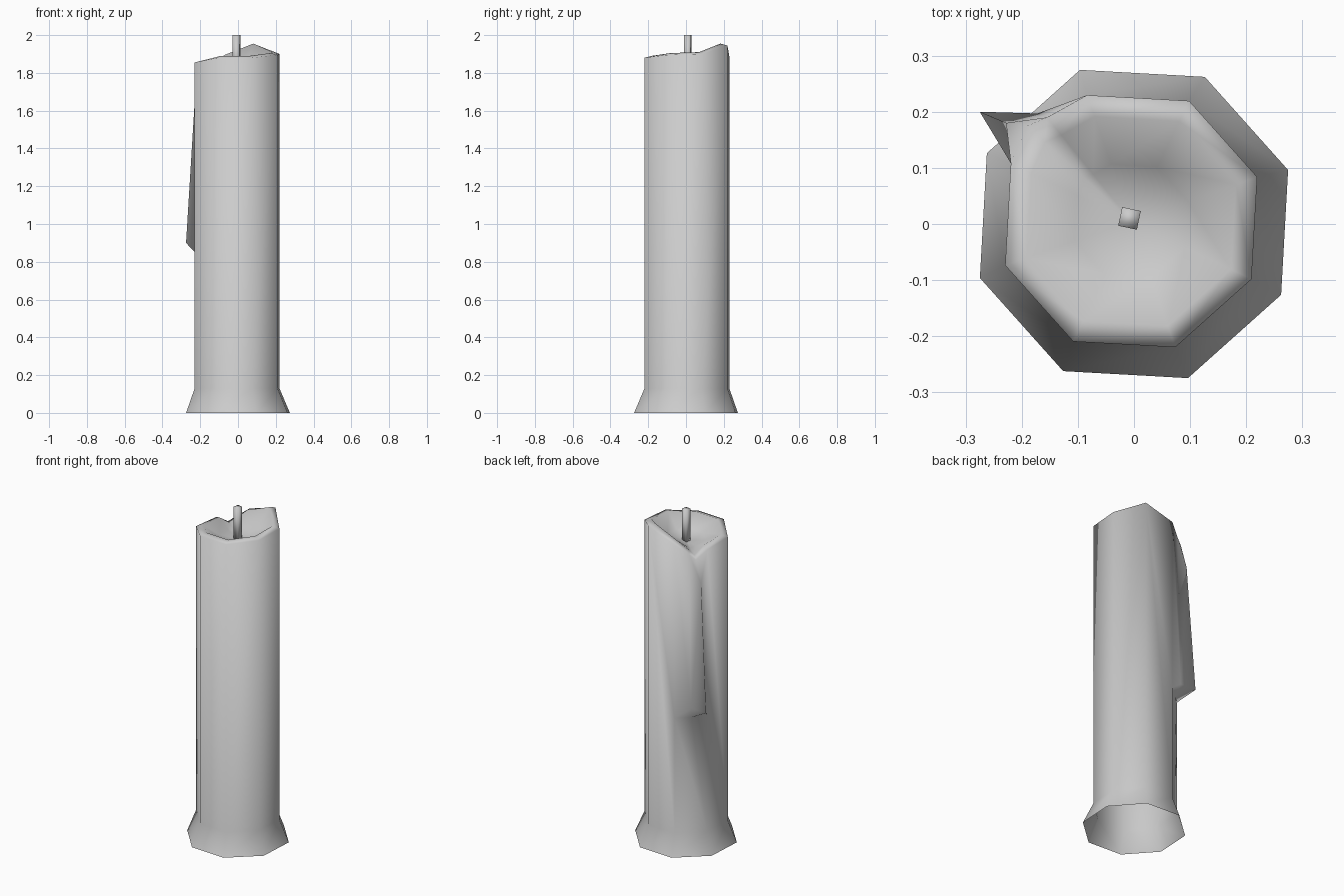
import bpy, bmesh
from math import sin, cos, radians

cube = bpy.data.objects.get("Cube")
if cube:
    bpy.data.objects.remove(cube)

wax = bpy.data.materials.new("grey_wax")
wax.use_nodes = True
wax.diffuse_color = (0.6, 0.6, 0.6, 1)
wax.node_tree.nodes["Principled BSDF"].inputs["Base Color"].default_value = (0.6, 0.6, 0.6, 1)


def finish(bm, name):
    """Turn a bmesh into a smooth, coloured object."""
    bmesh.ops.recalc_face_normals(bm, faces=bm.faces)
    mesh = bpy.data.meshes.new(name)
    bm.to_mesh(mesh)
    bm.free()
    mesh.materials.append(wax)
    mesh.shade_smooth()
    obj = bpy.data.objects.new(name, mesh)
    bpy.context.collection.objects.link(obj)
    return obj


SIDES = 8
CX, CY = -0.005, 0.005


def ring(bm, radius, heights, cx=CX, cy=CY):
    angles = [radians(19.3 + 45 * i) for i in range(SIDES)]
    return [bm.verts.new((cx + radius * cos(a), cy + radius * sin(a), z))
            for a, z in zip(angles, heights)]


# Candle body: flared open foot, straight column, uneven rim
bm = bmesh.new()
face = lambda *v: bm.faces.new(v)
foot = ring(bm, 0.291, [0] * SIDES, 0, 0)
collar = ring(bm, 0.238, [0.13] * SIDES)
rim = ring(bm, 0.238, [1.90, 1.945, 1.885, 1.845, 1.855, 1.88, 1.88, 1.895])

# Wax run: spills from the notch in the rim and hangs off the wall
lip_side = bm.verts.new((-0.155, 0.19, 1.83))
lip = bm.verts.new((-0.19, 0.175, 1.80))
shoulder = bm.verts.new((-0.228, 0.18, 1.67))
tip = bm.verts.new((-0.275, 0.20, 0.90))
flank = bm.verts.new((-0.172, 0.197, 0.90))
under = bm.verts.new((-0.155, 0.17, 0.83))
back_edge = bm.verts.new((collar[2].co.x, collar[2].co.y, 0.83))
side_edge = bm.verts.new((collar[3].co.x, collar[3].co.y, 0.84))

for i in range(SIDES):
    j = (i + 1) % SIDES
    face(foot[i], foot[j], collar[j], collar[i])
    if i == 1:
        face(collar[1], collar[2], back_edge, rim[2], rim[1])
    elif i == 3:
        face(collar[3], collar[4], rim[4], rim[3], side_edge)
    elif i != 2:
        face(collar[i], collar[j], rim[j], rim[i])

face(collar[2], collar[3], side_edge, under, back_edge)
face(back_edge, under, flank)
face(back_edge, flank, rim[2])
face(rim[2], flank, lip_side)
face(flank, under, tip)
face(flank, tip, shoulder, lip_side)
face(lip_side, shoulder, lip)
face(tip, under, side_edge)
face(tip, side_edge, shoulder)
face(shoulder, side_edge, rim[3])
face(shoulder, rim[3], lip)

# Melted bowl: rounded crest, slope and hollow centre
edge = rim[:3] + [lip_side, lip] + rim[3:]


def inner(scale, height):
    return [bm.verts.new((CX + (v.co.x - CX) * scale, CY + (v.co.y - CY) * scale,
                          height(v.co.z))) for v in edge]


crest = inner(0.83, lambda z: z + 0.01)
bowl = inner(0.45, lambda z: 1.825 + (z - 1.88) * 0.2)
centre = bm.verts.new((CX, CY, 1.805))
for i in range(len(edge)):
    j = (i + 1) % len(edge)
    face(edge[i], edge[j], crest[j], crest[i])
    face(crest[i], crest[j], bowl[j], bowl[i])
    face(bowl[i], bowl[j], centre)
finish(bm, "candle_body")

# Wick: thin square post, slightly turned
bm = bmesh.new()
bmesh.ops.create_cone(bm, cap_ends=True, segments=4, radius1=0.024, radius2=0.024, depth=0.22)
wick = finish(bm, "wick")
wick.location = (-0.008, 0.01, 1.89)
wick.rotation_euler.z = radians(33)
